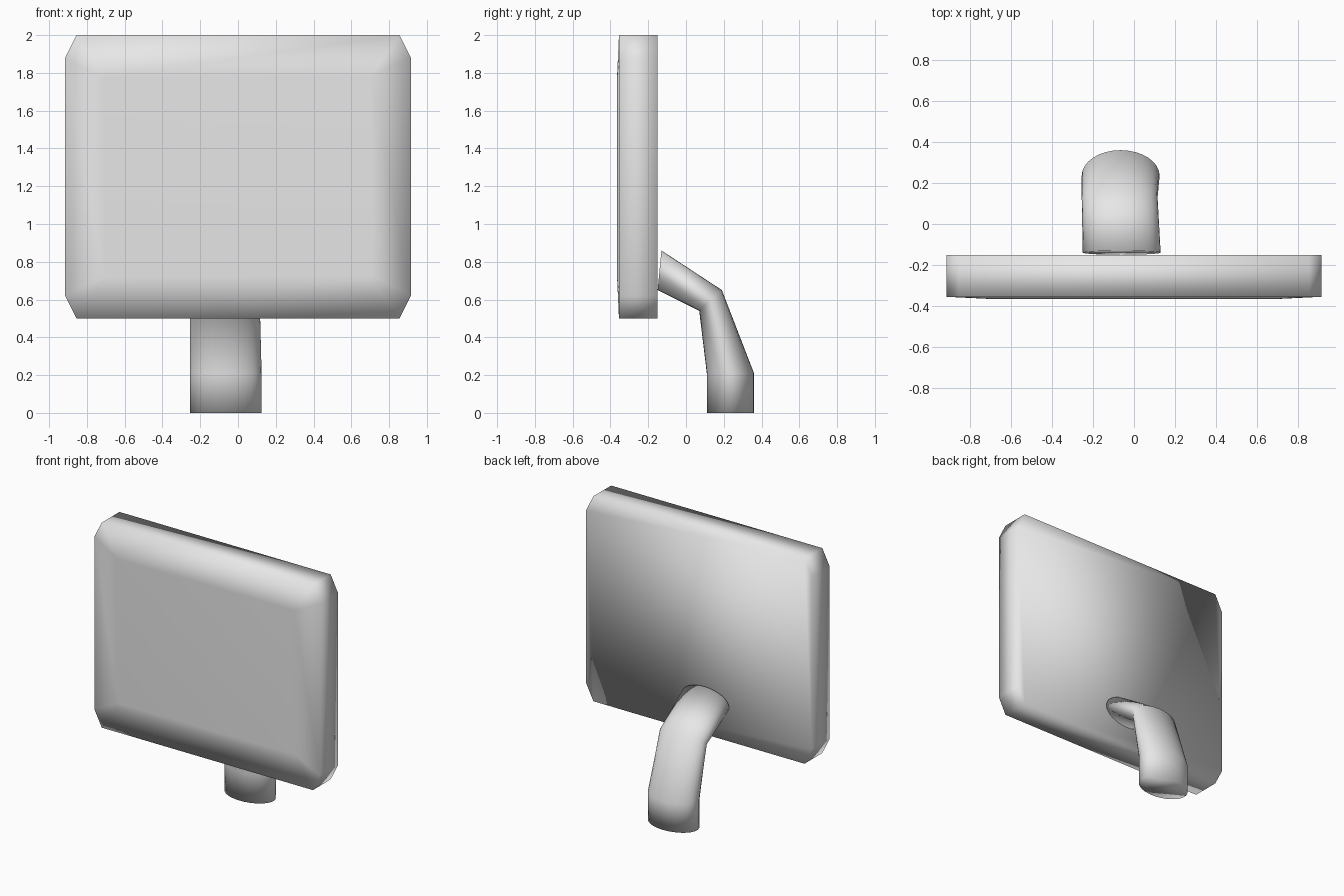
import bpy
from math import cos, sin, tau

cube = bpy.data.objects.get("Cube")
if cube:
    bpy.data.objects.remove(cube)

grey = bpy.data.materials.new("light_grey")
grey.use_nodes = True
colour = (0.8, 0.8, 0.8, 1)
grey.diffuse_color = colour
grey.node_tree.nodes["Principled BSDF"].inputs["Base Color"].default_value = colour


def loft(name, rings):
    """Skin equal-sized rings of points, cap both ends, and shade smooth."""
    n = len(rings[0])
    faces = [tuple(reversed(range(n)))]
    for r in range(len(rings) - 1):
        for i in range(n):
            a, b = r * n + i, r * n + (i + 1) % n
            faces.append((a, b, b + n, a + n))
    last = (len(rings) - 1) * n
    faces.append(tuple(range(last, last + n)))
    mesh = bpy.data.meshes.new(name)
    mesh.from_pydata([p for ring in rings for p in ring], [], faces)
    mesh.materials.append(grey)
    mesh.shade_smooth()
    obj = bpy.data.objects.new(name, mesh)
    bpy.context.collection.objects.link(obj)
    return obj


def clipped_rectangle(y, half_x, half_z, cut_x, cut_z, centre_z=1.25):
    """Rectangle with cut corners, counter-clockwise from the front."""
    x, z = half_x - cut_x, half_z - cut_z
    outline = [(x, -half_z), (half_x, -z), (half_x, z), (x, half_z),
               (-x, half_z), (-half_x, z), (-half_x, -z), (-x, -half_z)]
    return [(px, y, centre_z + pz) for px, pz in outline]


# Panel: slab with cut corners and a slightly raised front screen
loft("screen_panel", [
    clipped_rectangle(-0.15, 0.915, 0.75, 0.06, 0.12),
    clipped_rectangle(-0.355, 0.915, 0.75, 0.06, 0.12),
    clipped_rectangle(-0.365, 0.71, 0.53, 0.01, 0.01),
])


def oval(front, back, half_width, centre_x, count=32):
    """Oval between a front and a back (y, z) point."""
    ring = []
    for i in range(count):
        a = tau * i / count
        t = 0.5 + 0.5 * sin(a)
        y, z = (f + (b - f) * t for f, b in zip(front, back))
        ring.append((centre_x + half_width * cos(a), y, z))
    return ring


# Stand: bent oval tube rising from the floor to the back of the panel
loft("stand_neck", [
    oval((0.11, 0), (0.36, 0), 0.19, -0.065),
    oval((0.11, 0.21), (0.36, 0.21), 0.19, -0.065),
    oval((0.07, 0.54), (0.19, 0.65), 0.185, -0.07),
    oval((-0.15, 0.65), (-0.13, 0.86), 0.19, -0.06),
])
